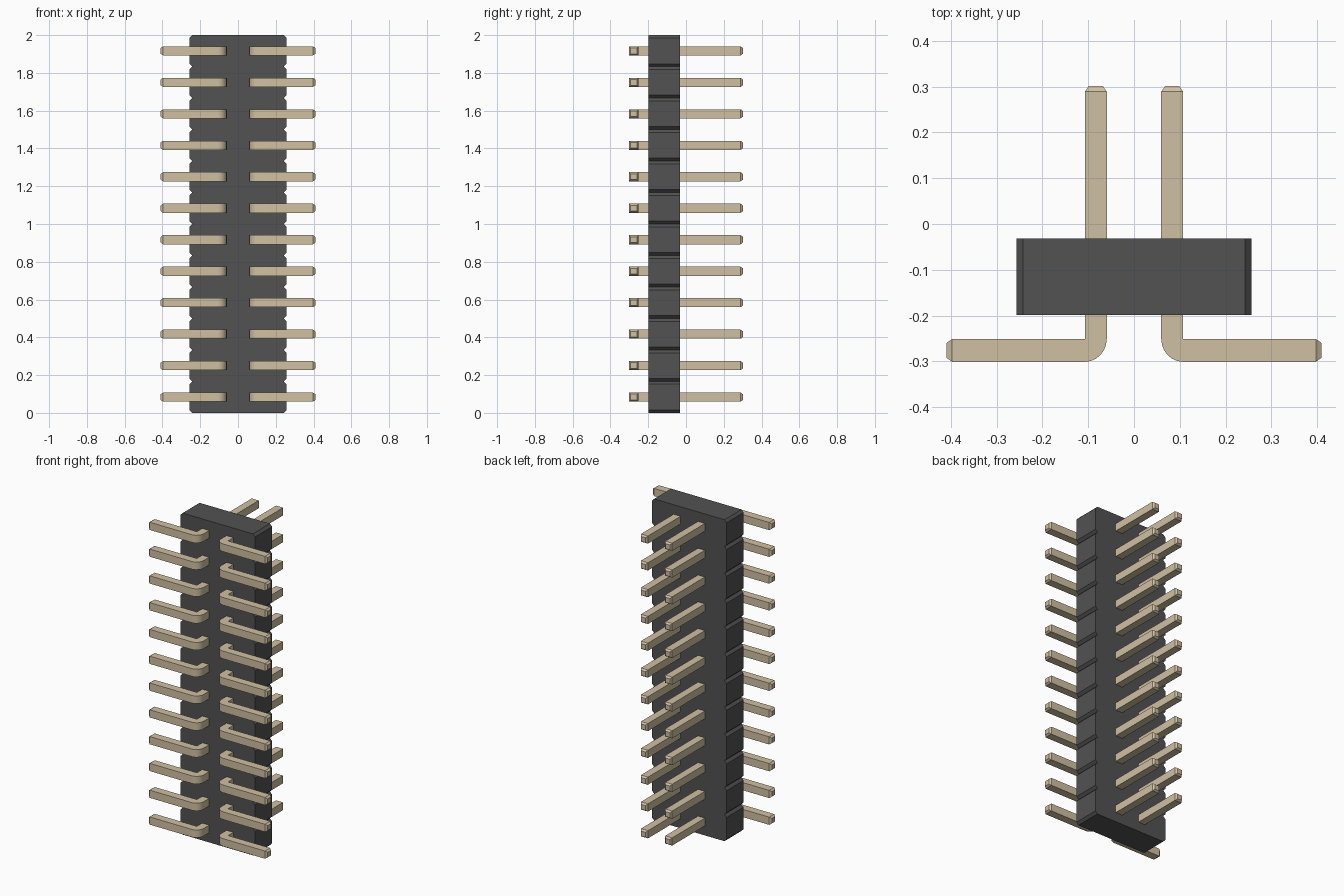
import bpy, bmesh, math
from mathutils import Vector

if "Cube" in bpy.data.objects:
    bpy.data.objects.remove(bpy.data.objects["Cube"])

COUNT = 12
PITCH = 2 / COUNT


def material(name, rgb):
    m = bpy.data.materials.new(name)
    m.diffuse_color = (*rgb, 1)
    m.use_nodes = True
    m.node_tree.nodes["Principled BSDF"].inputs["Base Color"].default_value = m.diffuse_color
    return m


def extruded(points, vec):
    """Closed prism from a flat outline."""
    bm = bmesh.new()
    face = bm.faces.new([bm.verts.new(p) for p in points])
    ext = bmesh.ops.extrude_face_region(bm, geom=[face], use_keep_orig=True)
    for v in ext["geom"]:
        if isinstance(v, bmesh.types.BMVert):
            v.co += Vector(vec)
    bmesh.ops.recalc_face_normals(bm, faces=bm.faces)
    return bm


def to_object(bm, name, mat):
    me = bpy.data.meshes.new(name)
    bm.to_mesh(me)
    bm.free()
    me.materials.append(mat)
    ob = bpy.data.objects.new(name, me)
    bpy.context.collection.objects.link(ob)
    return ob


# Housing: one long block with V notches between the pin rows
W, CH = 0.257, 0.015
right = []
for i in range(COUNT):
    z0, z1 = i * PITCH, (i + 1) * PITCH
    right += [(W - CH, z0), (W, z0 + CH), (W, z1 - CH)]
right.append((W - CH, 2.0))
outline = right + [(-x, z) for x, z in reversed(right)]
housing = to_object(extruded([(x, -0.199, z) for x, z in outline], (0, 0.167, 0)),
                    "housing", material("dark_plastic", (0.085, 0.085, 0.085)))

# Bent pin: L outline with a rounded outer corner, tapered at both tips
X0, X1, Y0, Y1 = 0.0595, 0.1075, -0.301, -0.251
TIP = 0.012
pts = [(X0, 0.301 - TIP)]
for i in range(7):
    a = math.radians(180 + 15 * i)
    pts.append((X1 + (X1 - X0) * math.cos(a), Y1 + (Y1 - Y0) * math.sin(a)))
pts += [(0.409 - TIP, Y0), (0.409 - TIP, Y1), (X1, Y1), (X1, 0.301 - TIP)]
bm = extruded([(x, y, PITCH / 2 - 0.024) for x, y in pts], (0, 0, 0.048))
bm.normal_update()
ends = [f for f in bm.faces
        if (f.normal.y > 0.9 and f.calc_center_median().y > 0.2)
        or (f.normal.x > 0.9 and f.calc_center_median().x > 0.3)]
bmesh.ops.inset_individual(bm, faces=ends, thickness=0.012, depth=TIP)
pins = to_object(bm, "contact_pins", material("pale_gold", (0.63, 0.53, 0.36)))
pins.data.shade_smooth()
pins.data.set_sharp_from_angle(angle=math.radians(30))

# Both columns, all rows
pins.modifiers.new("two_columns", 'MIRROR').use_axis = (True, False, False)
rows = pins.modifiers.new("rows", 'ARRAY')
rows.count = COUNT
rows.use_relative_offset = False
rows.use_constant_offset = True
rows.constant_offset_displace = (0, 0, PITCH)
